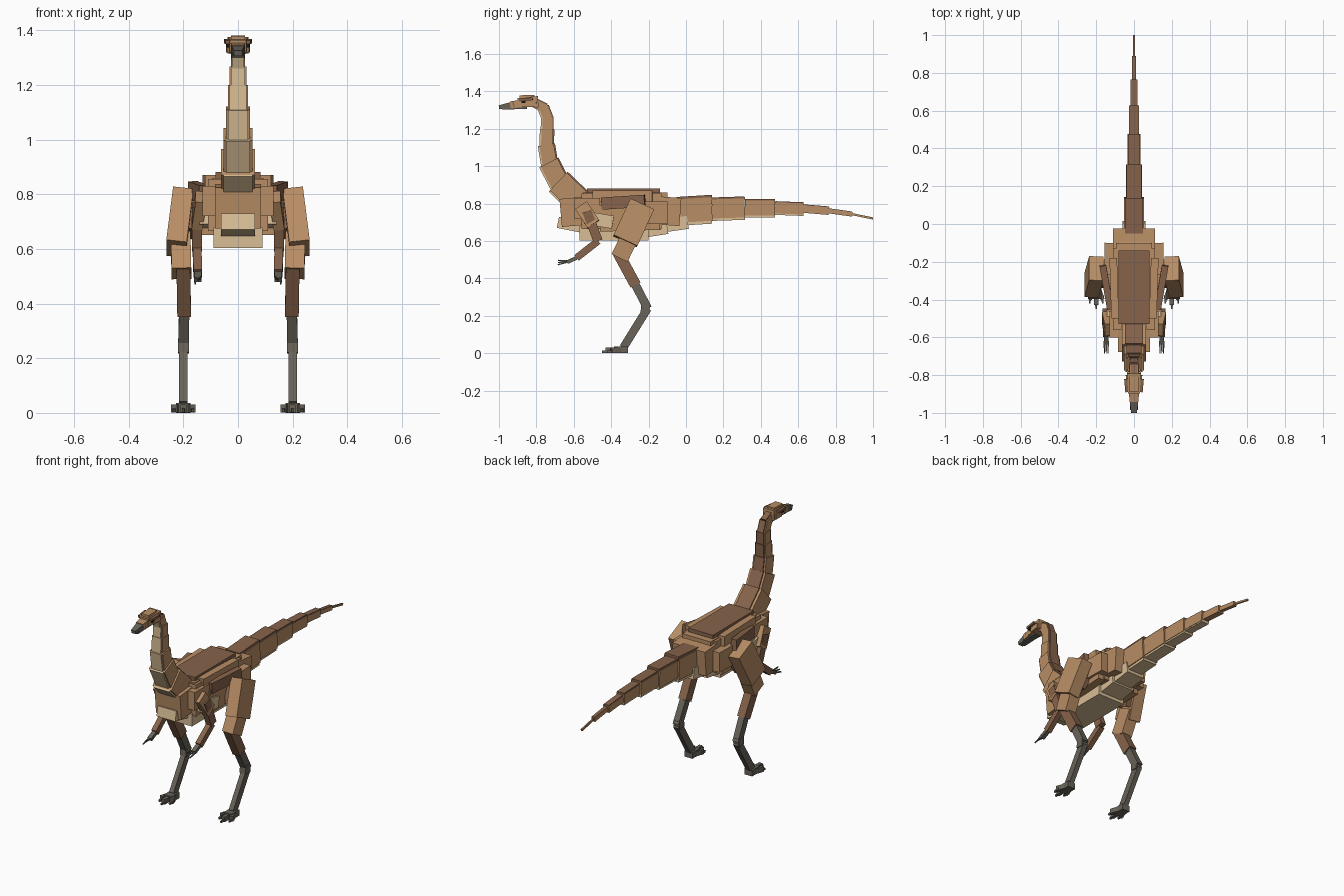
import bpy
from mathutils import Vector
from mathutils.geometry import interpolate_bezier

cube = bpy.data.objects.get("Cube")
if cube:
    bpy.data.objects.remove(cube)


def material(name, red, green, blue):
    colour = (red, green, blue, 1)
    mat = bpy.data.materials.new(name)
    mat.use_nodes = True
    mat.diffuse_color = colour
    mat.node_tree.nodes["Principled BSDF"].inputs["Base Color"].default_value = colour
    return mat


TAN = material("tan hide", red=.48, green=.27, blue=.13)
BROWN = material("dark brown hide", red=.24, green=.125, blue=.07)
CREAM = material("cream belly", red=.69, green=.51, blue=.3)
GREY = material("grey scales", red=.14, green=.125, blue=.1)
BLACK = material("black eye", red=.01, green=.01, blue=.01)


def block(name, start, end, width, thick, colour, taper=1):
    """Box from start to end, width across x; taper scales the far end."""
    start, end = Vector(start), Vector(end)
    along = (end - start).normalized()
    up = along.cross(Vector((1, 0, 0))).normalized()
    side = up.cross(along)
    verts = []
    for point, scale in ((start, .5), (end, taper / 2)):
        for i, j in ((-1, -1), (1, -1), (1, 1), (-1, 1)):
            verts.append(point + side * i * width * scale + up * j * thick * scale)
    faces = [(3, 2, 1, 0), (4, 5, 6, 7)]
    faces += [(i, (i + 1) % 4, (i + 1) % 4 + 4, i + 4) for i in range(4)]
    mesh = bpy.data.meshes.new(name)
    mesh.from_pydata(verts, [], faces)
    mesh.materials.append(colour)
    part = bpy.data.objects.new(name, mesh)
    bpy.context.collection.objects.link(part)


def mid(name, start, end, **shape):
    """Block on the centre line, with ends given as (y, z)."""
    block(name, (0, *start), (0, *end), **shape)


def pair(name, start, end, **shape):
    """Matching left and right blocks."""
    for label, sign in (("left_", 1), ("right_", -1)):
        ends = [(sign * x, y, z) for x, y, z in (start, end)]
        block(label + name, *ends, **shape)


# Torso
mid("torso", (-.56, .76), (-.13, .76), width=.22, thick=.19, colour=TAN)
mid("back_plate", (-.53, .87), (-.14, .87), width=.165, thick=.024, colour=BROWN)
mid("back_base", (-.55, .835), (-.1, .835), width=.19, thick=.05, colour=TAN)
mid("chest", (-.67, .75), (-.5, .765), width=.17, thick=.15, colour=TAN)
mid("rump", (-.17, .765), (-.03, .755), width=.22, thick=.15, colour=TAN)
mid("rump_slope", (-.16, .825), (-.04, .785), width=.16, thick=.06, colour=TAN)
pair("shoulder_block", (.1, -.6, .775), (.1, -.46, .775), width=.06, thick=.11, colour=TAN)
pair("shoulder_ridge", (.1, -.5, .84), (.11, -.18, .84), width=.04, thick=.06, colour=TAN)
pair("flank", (.11, -.46, .72), (.12, -.14, .73), width=.05, thick=.14, colour=TAN)
pair("flank_plate", (.125, -.45, .8), (.165, -.22, .815), width=.035, thick=.065, colour=BROWN)
pair("hip_block", (.13, -.27, .75), (.125, -.1, .75), width=.06, thick=.12, colour=TAN)

# Pale underside
mid("breast", (-.685, .7), (-.56, .675), width=.125, thick=.06, colour=CREAM)
mid("belly", (-.57, .64), (-.2, .64), width=.18, thick=.075, colour=CREAM)
mid("rear_belly", (-.23, .655), (-.1, .675), width=.15, thick=.075, colour=CREAM)
mid("vent", (-.13, .68), (.01, .7), width=.12, thick=.07, colour=CREAM)
pair("side_patch", (.115, -.54, .725), (.122, -.39, .7), width=.05, thick=.07, colour=CREAM)

# Tail: shrinking blocks along a shallow arch
SEGMENTS = 7


def tail_point(u):
    return Vector((1.05 * u * (1.3 - .3 * u) - .05, .76 + .1 * u - .14 * u * u))


for n in range(SEGMENTS):
    u = n / SEGMENTS
    start, end = tail_point(u), tail_point(u + 1 / SEGMENTS)
    width = .105 * (1 - u) ** 1.2
    thick = width * (1.2 - .2 * u)
    lift = Vector((0, thick / 2))
    mid(f"tail_{n}", start, end, width=width, thick=thick, colour=TAN)
    mid(f"tail_ridge_{n}", start + lift, end + lift,
        width=width * .9, thick=thick * .2, colour=BROWN)
    if u < .5:
        mid(f"tail_underside_{n}", start - lift, end - lift,
            width=width * .9, thick=thick * .25, colour=CREAM)

# Neck: blocks along an S curve, with a dark nape and pale throat
curve = [Vector(p) for p in ((-.57, .81), (-.9, 1.05), (-.62, 1.3), (-.82, 1.34))]
points = [p.to_2d() for p in interpolate_bezier(*curve, SEGMENTS + 1)]
for n, (start, end) in enumerate(zip(points, points[1:])):
    left = 1 - n / SEGMENTS
    width, thick = .046 + .08 * left ** 2, .046 + .085 * left ** 3
    along = (end - start).normalized()
    front = Vector((-along.y, along.x)) * thick / 2
    start, end = start - along * .008, end + along * .008
    mid(f"neck_{n}", start, end, width=width, thick=thick, colour=TAN)
    mid(f"nape_{n}", start - front, end - front,
        width=width * .75, thick=.014, colour=BROWN)
    if n < SEGMENTS - 1:
        mid(f"throat_{n}", start + front, end + front,
            width=width * .85, thick=.018, colour=CREAM)

# Head
mid("skull", (-.79, 1.345), (-.9, 1.34), width=.075, thick=.06, colour=TAN, taper=.8)
mid("crown", (-.81, 1.372), (-.89, 1.37), width=.05, thick=.018, colour=TAN)
mid("snout", (-.88, 1.335), (-.94, 1.328), width=.055, thick=.042, colour=TAN, taper=.85)
mid("upper_beak", (-.92, 1.33), (-1, 1.315), width=.05, thick=.034, colour=GREY, taper=.6)
mid("lower_beak", (-.85, 1.313), (-.985, 1.308), width=.04, thick=.012, colour=GREY)
pair("brow", (.042, -.82, 1.36), (.036, -.89, 1.356), width=.02, thick=.014, colour=BROWN)
pair("cheek", (.034, -.8, 1.335), (.03, -.86, 1.332), width=.02, thick=.03, colour=TAN)
pair("eye", (.037, -.858, 1.345), (.035, -.88, 1.345), width=.012, thick=.016, colour=BLACK)

# Legs
hock, heel = (.2, -.205, .24), (.2, -.335, .03)
shin_middle = (.197, -.27, .365)
pair("thigh", (.2, -.235, .795), (.225, -.325, .6), width=.075, thick=.14, colour=TAN)
pair("thigh_root", (.15, -.24, .78), (.19, -.29, .66), width=.08, thick=.1, colour=BROWN)
pair("knee", (.21, -.29, .645), (.207, -.355, .51), width=.072, thick=.095, colour=TAN)
pair("upper_shin", (.2, -.365, .54), shin_middle, width=.05, thick=.06, colour=BROWN)
pair("lower_shin", shin_middle, hock, width=.038, thick=.046, colour=GREY)
pair("ankle", (.2, -.215, .27), (.2, -.22, .22), width=.04, thick=.046, colour=GREY)
pair("metatarsus", hock, heel, width=.03, thick=.044, colour=GREY)
pair("foot", (.2, -.31, .018), (.2, -.385, .018), width=.052, thick=.036, colour=GREY)
for label, spread in (("inner", -1), ("middle", 0), ("outer", 1)):
    x, tip = .2 + .034 * spread, -.45 + .03 * abs(spread)
    pair(label + "_toe", (.2 + .017 * spread, -.35, .016), (x, tip + .02, .016),
         width=.022, thick=.03, colour=GREY)
    pair(label + "_claw", (x, tip + .04, .01), (x, tip, .008),
         width=.014, thick=.018, colour=GREY, taper=.6)

# Arms
elbow, wrist, knuckles = (.15, -.47, .6), (.147, -.585, .51), (.147, -.635, .487)
pair("shoulder", (.135, -.56, .79), (.15, -.495, .69), width=.04, thick=.075, colour=TAN)
pair("upper_arm", (.15, -.53, .76), elbow, width=.036, thick=.05, colour=BROWN)
pair("forearm", elbow, wrist, width=.032, thick=.038, colour=BROWN)
pair("hand", wrist, knuckles, width=.026, thick=.02, colour=GREY)
for label, spread in (("inner", -1), ("middle", 0), ("outer", 1)):
    x = .147 + .01 * spread
    pair(label + "_finger", (x, -.62, .492), (x, -.685, .485 - .012 * spread),
         width=.008, thick=.01, colour=GREY, taper=.6)
